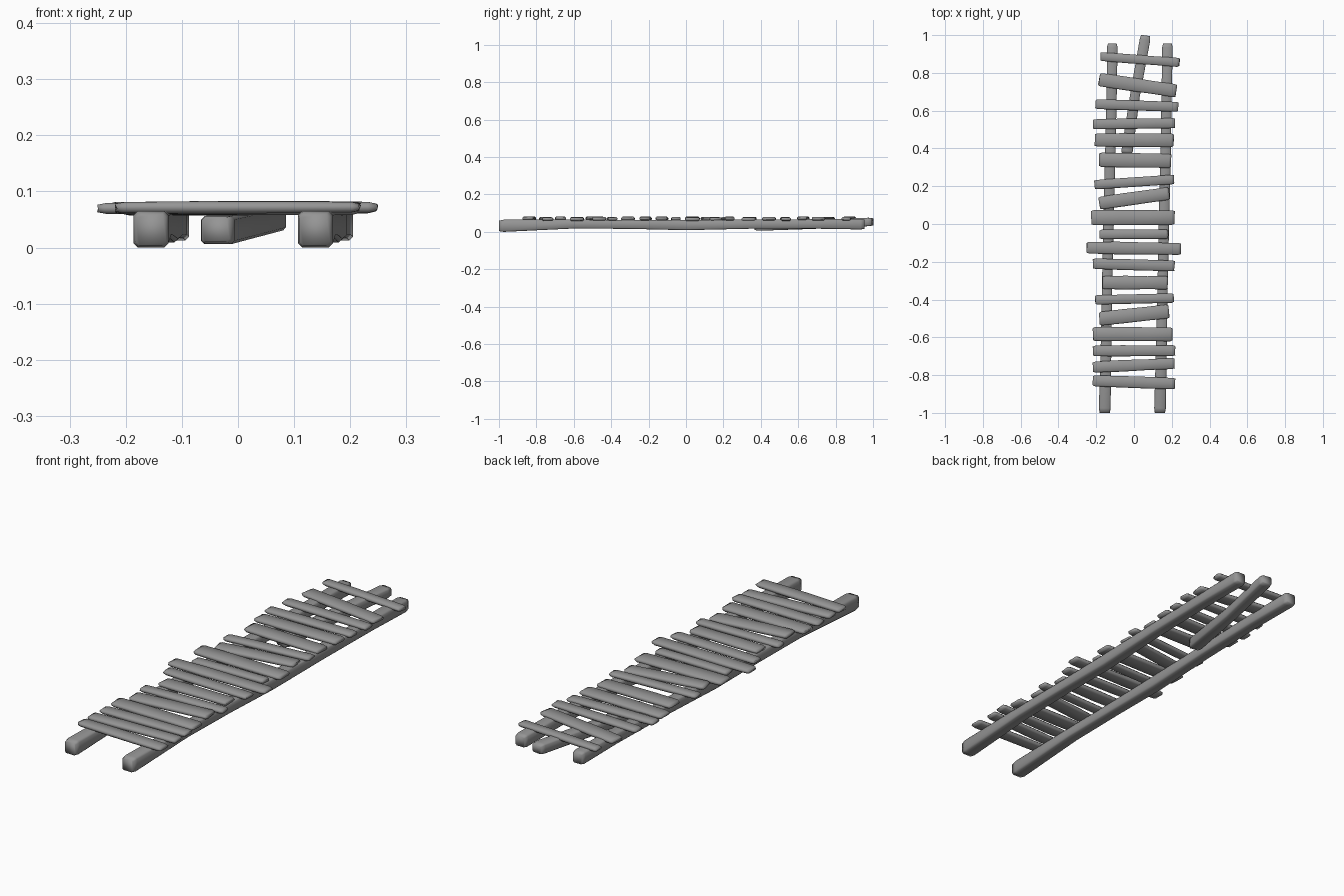
import bpy, bmesh, random
from mathutils import Vector

random.seed(4)
wood = bpy.data.materials.new("dark_grey_wood")
wood.diffuse_color = (.30, .30, .30, 1)


def beam(name, stations, bevel=0.25, wobble=0.0):
    """Loft a chamfered rectangle through stations (centre, width, height)."""
    bm = bmesh.new()
    axis = (Vector(stations[-1][0]) - Vector(stations[0][0])).normalized()
    side = Vector((axis.y, -axis.x, 0)).normalized()
    up = Vector((0, 0, 1))
    rings = []
    for c, w, h in stations:
        a, b = w / 2, h / 2
        k = min(w, h) * bevel
        prof = [(a, b - k), (a - k, b), (k - a, b), (-a, b - k),
                (-a, k - b), (k - a, -b), (a - k, -b), (a, k - b)]
        ring = []
        for s, t in prof:
            j = random.uniform(-wobble, wobble)
            ring.append(bm.verts.new(Vector(c) + side * s + up * t + axis * j))
        rings.append(ring)
    for r0, r1 in zip(rings, rings[1:]):
        for i in range(8):
            n = (i + 1) % 8
            bm.faces.new((r0[i], r0[n], r1[n], r1[i]))
    bm.faces.new(rings[0])
    bm.faces.new(rings[-1])
    bmesh.ops.recalc_face_normals(bm, faces=bm.faces)
    for f in bm.faces:
        f.smooth = True
    me = bpy.data.meshes.new(name)
    bm.to_mesh(me)
    bm.free()
    me.materials.append(wood)
    ob = bpy.data.objects.new(name, me)
    bpy.context.collection.objects.link(ob)


# Long side rails: y, left x, right x, z bottom, z top, width
rail = [(-1.0, -.155, .137, .004, .060, .054),
        (-.975, -.155, .138, 0, .065, .062),
        (-.60, -.147, .146, .018, .065, .056),
        (-.30, -.142, .152, .016, .064, .054),
        (.0, -.135, .158, .009, .064, .056),
        (.35, -.126, .167, .017, .065, .055),
        (.70, -.118, .173, .017, .068, .054),
        (.935, -.115, .177, .013, .069, .056),
        (.955, -.115, .177, .017, .065, .046)]
for col, name in ((1, "left_rail"), (2, "right_rail")):
    beam(name, [((r[col], r[0], (r[3] + r[4]) / 2), r[5], r[4] - r[3])
                for r in rail], 0.12)

# Loose slanted beam under the far end
beam("loose_beam", [((-.040, .37, .032), .050, .044),
                    ((-.036, .39, .031), .060, .050),
                    ((.005, .68, .040), .052, .048),
                    ((.058, .975, .053), .056, .045),
                    ((.062, .998, .053), .048, .038)], 0.12)

# Planks: x left, x right, y left, y right, width
planks = [(-.175, .24, .886, .855, .048), (-.185, .222, .765, .705, .072),
          (-.203, .232, .635, .620, .053), (-.218, .215, .528, .534, .056),
          (-.207, .210, .445, .443, .072), (-.183, .195, .340, .334, .076),
          (-.208, .210, .208, .236, .052), (-.183, .185, .110, .162, .070),
          (-.227, .215, .034, .034, .080), (-.182, .180, -.055, -.054, .050),
          (-.250, .247, -.125, -.132, .066), (-.217, .215, -.210, -.222, .058),
          (-.165, .178, -.310, -.311, .072), (-.206, .210, -.402, -.392, .050),
          (-.183, .185, -.502, -.462, .074), (-.217, .203, -.582, -.584, .074),
          (-.217, .217, -.672, -.670, .058), (-.217, .215, -.758, -.738, .060),
          (-.217, .215, -.830, -.845, .062)]
for i, (x0, x1, y0, y1, w) in enumerate(planks):
    z0 = .070 + random.uniform(-.003, .003)
    z1 = .070 + random.uniform(-.003, .003)
    st = []
    for t, sw, sh in ((0, .84, .013), (.03, .96, .019), (.35, 1.0, .022),
                      (.68, .97, .021), (.97, .98, .019), (1, .86, .013)):
        st.append(((x0 + (x1 - x0) * t, y0 + (y1 - y0) * t, z0 + (z1 - z0) * t),
                   w * sw * random.uniform(.97, 1.03), sh))
    beam(f"plank_{i + 1}", st, 0.32, 0.003)
